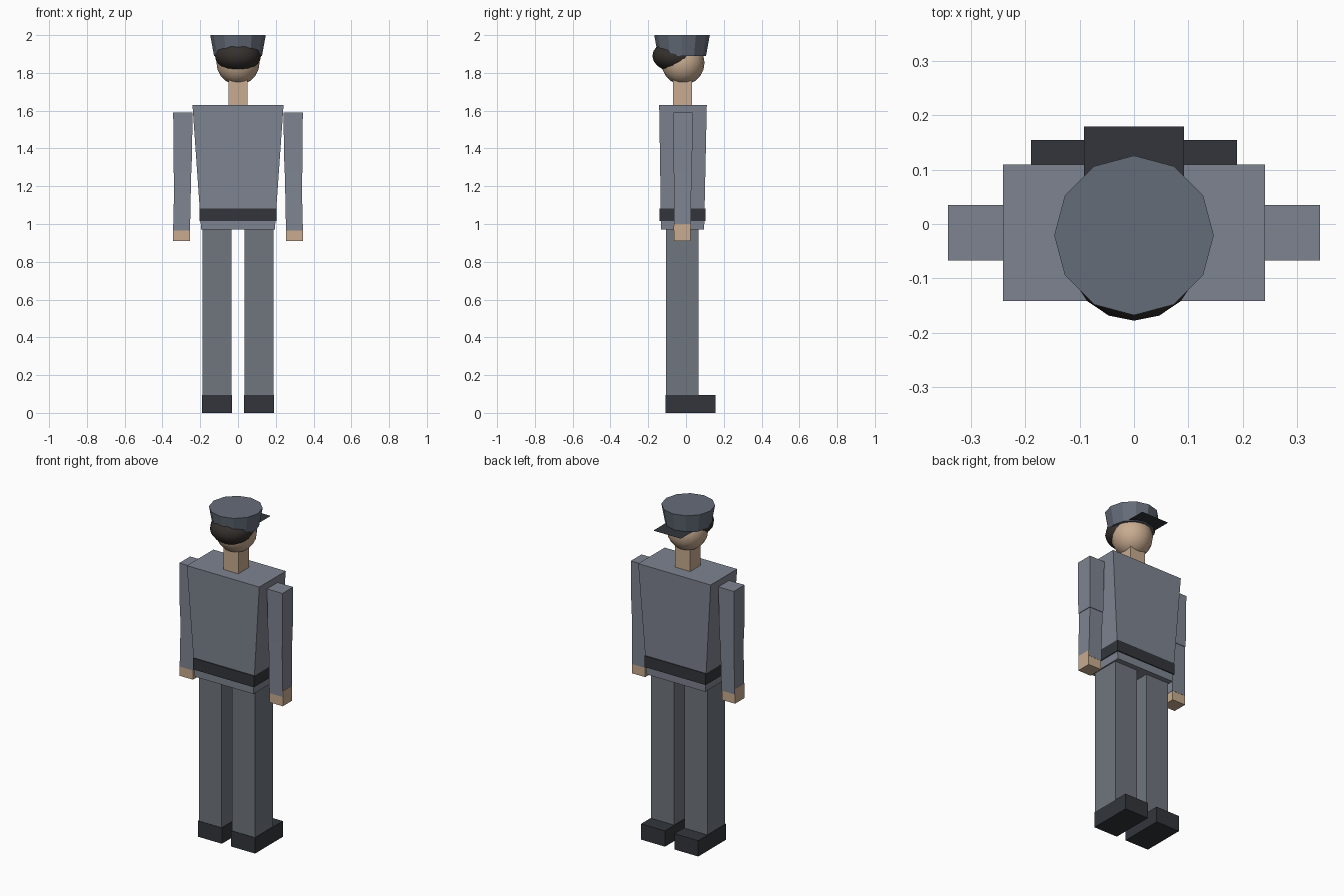
import bpy, bmesh, math

if "Cube" in bpy.data.objects:
    bpy.data.objects.remove(bpy.data.objects["Cube"])


def material(name, r, g, b):
    m = bpy.data.materials.new(name)
    m.diffuse_color = (r, g, b, 1)
    m.use_nodes = True
    m.node_tree.nodes["Principled BSDF"].inputs["Base Color"].default_value = m.diffuse_color
    return m


JACKET = material("jacket_grey", .21, .23, .28)
TROUSER = material("trouser_grey", .16, .18, .21)
CAP = material("cap_grey", .13, .15, .19)
DARK = material("dark_leather", .032, .036, .043)
HAIR = material("dark_hair", .035, .03, .027)
SKIN = material("skin", .58, .41, .28)


def finish(bm, name, mat, smooth=False):
    mesh = bpy.data.meshes.new(name)
    bmesh.ops.recalc_face_normals(bm, faces=bm.faces)
    for f in bm.faces:
        f.smooth = smooth
    bm.to_mesh(mesh)
    bm.free()
    mesh.materials.append(mat)
    ob = bpy.data.objects.new(name, mesh)
    bpy.context.collection.objects.link(ob)
    return ob


def block(name, mat, bottom, top, z0, z1):
    """Tapered box; bottom and top are (x0, x1, y0, y1)."""
    bm = bmesh.new()
    rings = []
    for (x0, x1, y0, y1), z in ((bottom, z0), (top, z1)):
        rings.append([bm.verts.new((x, y, z)) for x, y in
                      ((x0, y0), (x1, y0), (x1, y1), (x0, y1))])
    lo, hi = rings
    bm.faces.new(lo)
    bm.faces.new(hi)
    for i in range(4):
        j = (i + 1) % 4
        bm.faces.new((lo[i], lo[j], hi[j], hi[i]))
    return finish(bm, name, mat)


def pair(name, mat, bottom, top, z0, z1):
    """The same block on both sides of x = 0."""
    flip = lambda r: (-r[1], -r[0], r[2], r[3])
    block(name + "_right", mat, bottom, top, z0, z1)
    block(name + "_left", mat, flip(bottom), flip(top), z0, z1)


def ball(name, mat, centre, radii, segments, rings):
    bm = bmesh.new()
    bmesh.ops.create_uvsphere(bm, u_segments=segments, v_segments=rings, radius=1)
    bmesh.ops.scale(bm, vec=radii, verts=bm.verts)
    bmesh.ops.translate(bm, vec=centre, verts=bm.verts)
    return finish(bm, name, mat, smooth=True)


# Torso, belt and neck
block("torso", JACKET, (-.195, .195, -.132, .096), (-.241, .241, -.142, .11), .97, 1.63)
block("belt", DARK, (-.203, .203, -.139, .103), (-.203, .203, -.139, .103), 1.015, 1.083)
neck = (-.05, .05, -.068, .032)
block("neck", SKIN, neck, neck, 1.6, 1.78)

# Arms and hands
pair("upper_arm", JACKET, (.246, .341, -.066, .032), (.24, .343, -.067, .035), 1.27, 1.59)
pair("forearm", JACKET, (.254, .342, -.065, .025), (.248, .338, -.063, .029), .966, 1.27)
hand = (.255, .343, -.064, .024)
pair("hand", SKIN, hand, hand, .91, 1.0)

# Legs and shoes, toes towards +y
leg = (.034, .187, -.106, .065)
pair("leg", TROUSER, leg, leg, .09, .975)
shoe = (.031, .19, -.109, .155)
pair("shoe", DARK, shoe, shoe, 0, .095)

# Head and hair
ball("head", SKIN, (0, -.016, 1.853), (.114, .114, .116), 16, 10)
ball("hair", HAIR, (0, -.055, 1.89), (.122, .123, .085), 16, 10)

# Flared twelve-sided cap
bm = bmesh.new()
bmesh.ops.create_cone(bm, cap_ends=True, segments=12, radius1=.127, radius2=.147, depth=.11)
bmesh.ops.translate(bm, vec=(0, -.021, 1.945), verts=bm.verts)
finish(bm, "cap", CAP)

# Flat brim sheet
bm = bmesh.new()
bm.faces.new([bm.verts.new((x, y, 1.895)) for x, y in
              ((-.092, .02), (.092, .02), (.092, .18), (-.092, .18))])
finish(bm, "cap_brim", DARK)
